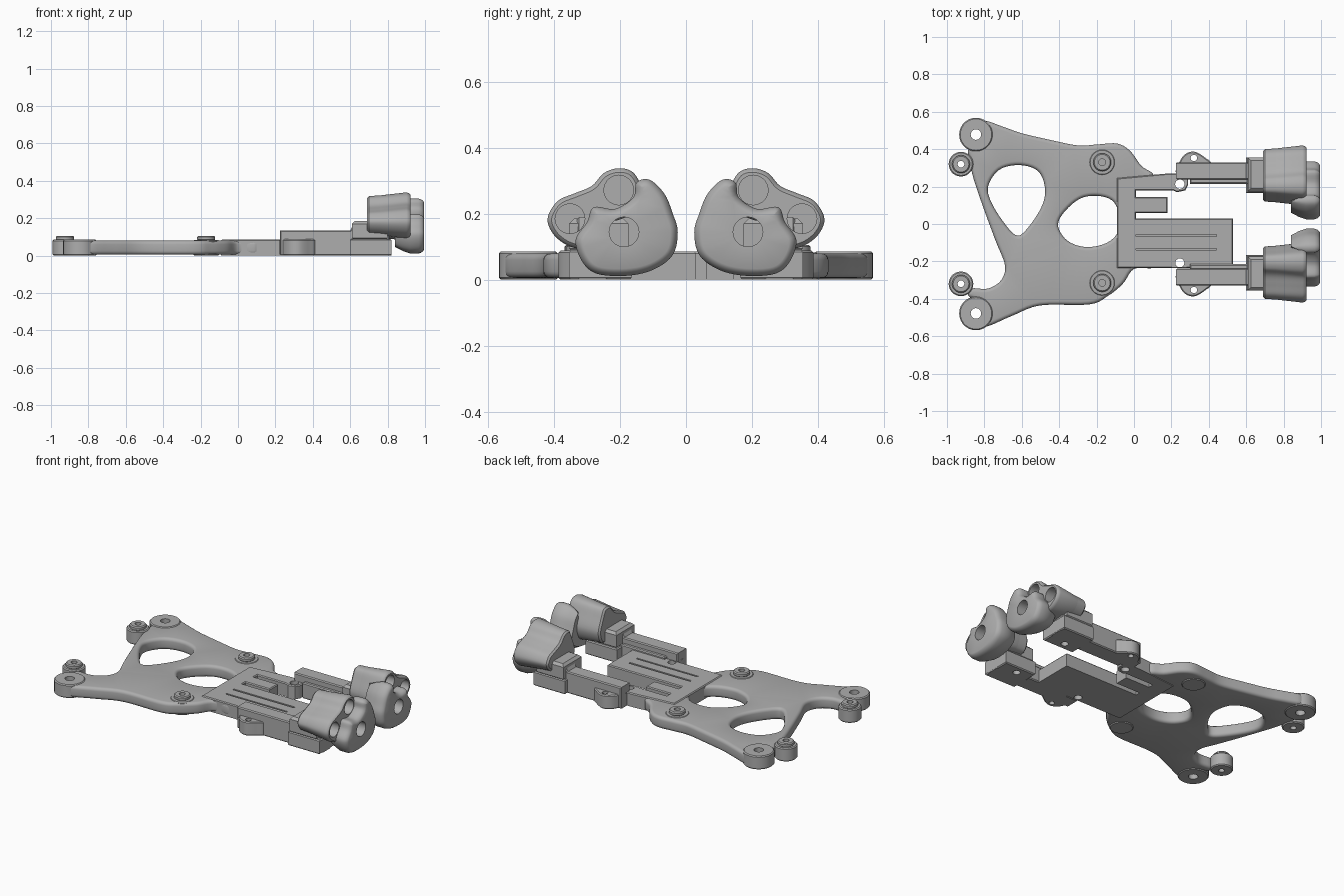
import bpy, bmesh, math
from mathutils import Vector

if "Cube" in bpy.data.objects:
    bpy.data.objects.remove(bpy.data.objects["Cube"])

GREY = (0.42, 0.42, 0.42, 1)
mat = bpy.data.materials.new("matte grey")
mat.use_nodes = True
mat.diffuse_color = GREY
bsdf = next(n for n in mat.node_tree.nodes if n.type == "BSDF_PRINCIPLED")
bsdf.inputs["Base Color"].default_value = GREY
bsdf.inputs["Roughness"].default_value = 0.6


def smooth(pts, n=5):
    """Closed rounded outline through a few points."""
    out = []
    p = [Vector(q) for q in pts]
    for i in range(len(p)):
        a, b, c, d = (p[(i + k) % len(p)] for k in (-1, 0, 1, 2))
        for j in range(n):
            t = j / n
            out.append(0.5 * (2 * b + (c - a) * t + (2 * a - 5 * b + 4 * c - d) * t * t
                              + (3 * b - a - 3 * c + d) * t ** 3))
    return out


def circle(x, y, r, n=28):
    return [Vector((x + r * math.cos(i * math.tau / n), y + r * math.sin(i * math.tau / n)))
            for i in range(n)]


def rect(x0, x1, y0, y1):
    return [Vector(p) for p in ((x0, y0), (x1, y0), (x1, y1), (x0, y1))]


def inset(pts, d):
    """Move a loop into the material, which lies on its left."""
    out = []
    for i, p in enumerate(pts):
        e = (p - pts[i - 1]).normalized()
        f = (pts[(i + 1) % len(pts)] - p).normalized()
        m = Vector((-e.y - f.y, e.x + f.x))
        m.normalize()
        cos = max(0.6, m.dot(Vector((-e.y, e.x))))
        out.append(p + m * d / cos)
    return out


PLACE = {"z": lambda p, h: (p.x, p.y, h),
         "y": lambda p, h: (p.x, h, p.y),
         "x": lambda p, h: (h, p.x, p.y)}


def solid(name, outer, rings, holes=(), round_holes=False, axis="z"):
    """Extrude an outline with holes through (inset, height) rings and cap both ends."""
    bm = bmesh.new()
    caps = ([], [])
    for k, loop in enumerate([outer, *holes]):
        pts = [Vector(p) for p in loop]
        area = sum(pts[i - 1].cross(pts[i]) for i in range(len(pts)))
        if (area > 0) != (k == 0):
            pts.reverse()
        scale = 1 if k == 0 or round_holes else 0
        rows = [[bm.verts.new(PLACE[axis](p, h)) for p in inset(pts, d * scale)]
                for d, h in rings]
        for low, high in zip(rows, rows[1:]):
            for i in range(len(low)):
                bm.faces.new((low[i - 1], low[i], high[i], high[i - 1]))
        for cap, row in zip(caps, (rows[0], rows[-1])):
            cap.extend(bm.edges.get((row[i - 1], row[i])) for i in range(len(row)))
    normal = Vector(PLACE[axis](Vector((0, 0)), 1))
    for cap in caps:
        bmesh.ops.triangle_fill(bm, use_beauty=True, edges=cap, normal=normal)
    bmesh.ops.recalc_face_normals(bm, faces=bm.faces)
    me = bpy.data.meshes.new(name)
    bm.to_mesh(me)
    bm.free()
    me.materials.append(mat)
    ob = bpy.data.objects.new(name, me)
    bpy.context.collection.objects.link(ob)
    bpy.ops.object.select_all(action="DESELECT")
    ob.select_set(True)
    bpy.context.view_layer.objects.active = ob
    bpy.ops.object.shade_smooth_by_angle(angle=math.radians(38))
    return ob


def rim(z0, z1, r=0.006):
    """Rings for a straight wall with small softened rims."""
    return [(r, z0), (0, z0 + r), (0, z1 - r), (r, z1)]


def round_rim(z0, z1, r):
    """Rings for a wall with fully rounded rims."""
    arc = [(r * (1 - math.sin(a)), r * (1 - math.cos(a)))
           for a in (i * math.pi / 8 for i in range(5))]
    return [(d, z0 + h) for d, h in arc] + [(d, z1 - h) for d, h in reversed(arc)]


# Main chassis plate with two large rounded openings
plate = smooth([
    (-0.86, 0.25), (-0.875, 0.33), (-0.885, 0.4), (-0.82, 0.42), (-0.79, 0.48),
    (-0.8, 0.55), (-0.7, 0.52), (-0.6, 0.485), (-0.45, 0.45), (-0.3, 0.42),
    (-0.2, 0.425), (-0.09, 0.43), (-0.02, 0.39), (0.04, 0.31), (0.1, 0.27),
    (0.1, 0.22), (0, 0.2), (-0.03, 0.1), (-0.03, -0.1), (0, -0.18), (0.1, -0.19),
    (0.1, -0.235), (0, -0.24), (-0.06, -0.32), (-0.14, -0.385), (-0.24, -0.43),
    (-0.5, -0.435), (-0.65, -0.49), (-0.8, -0.55), (-0.795, -0.48), (-0.82, -0.42),
    (-0.885, -0.385), (-0.87, -0.345), (-0.78, -0.345), (-0.71, -0.3), (-0.69, -0.22),
    (-0.74, -0.09), (-0.81, 0.1)])
rear_opening = smooth([
    (-0.78, 0.2), (-0.72, 0.29), (-0.61, 0.315), (-0.51, 0.28), (-0.475, 0.18),
    (-0.5, 0.08), (-0.58, -0.035), (-0.63, -0.06), (-0.69, 0), (-0.76, 0.11)])
front_opening = smooth([
    (-0.405, -0.015), (-0.38, 0.055), (-0.29, 0.135), (-0.19, 0.15), (-0.11, 0.12),
    (-0.08, 0.04), (-0.09, -0.05), (-0.155, -0.105), (-0.26, -0.123), (-0.355, -0.09)])
posts = [(-0.17, 0.33), (-0.17, -0.315)]
solid("chassis_plate", plate, round_rim(0.005, 0.08, 0.02),
      [rear_opening, front_opening], round_holes=True)

# Corner hubs, and raised washers on the small mounts
for side, s in (("left", 1), ("right", -1)):
    x, y = -0.845, 0.478 * s
    solid(side + "_corner_hub", circle(x, y, 0.09), rim(0, 0.085), [circle(x, y, 0.028)])
    x, y = -0.925, 0.32 * s
    solid(side + "_rear_mount", circle(x, y, 0.066), rim(0, 0.085), [circle(x, y, 0.018)])
    solid(side + "_rear_washer", circle(x, y, 0.048), rim(0.08, 0.106), [circle(x, y, 0.018)])
for side, (x, y) in zip(("left", "right"), posts):
    solid(side + "_front_mount", circle(x, y, 0.07), rim(0, 0.083))
    solid(side + "_front_washer", circle(x, y, 0.048), rim(0.08, 0.106), [circle(x, y, 0.018)])

# Central tray with side slots, and a thin upper layer with long grooves
tray = [(-0.09, 0.245), (-0.09, -0.235), (0.53, -0.235), (0.53, 0.03), (0.01, 0.03),
        (0.01, 0.06), (0.18, 0.06), (0.18, 0.145), (0.01, 0.145), (0.01, 0.18),
        (0.21, 0.18), (0.23, 0.17), (0.275, 0.18), (0.29, 0.21), (0.29, 0.27),
        (0.18, 0.27)]
screws = [circle(0.245, 0.213, 0.025), circle(0.245, -0.208, 0.024)]
solid("tray_base", tray, [(0, 0), (0, 0.066)], [*screws, front_opening][:2])
solid("tray_top", tray, [(0, 0.066), (0, 0.08), (0.005, 0.086)],
      [*screws, rect(0.01, 0.44, -0.068, -0.056), rect(0.01, 0.44, -0.14, -0.13)])

# Forward arms, side lugs, end blocks and sockets
arm = [(0.225, 0), (0.225, 0.135), (0.6, 0.135), (0.625, 0.18), (0.8, 0.19), (0.82, 0)]
face = [(0.025, 0.145), (0.04, 0.075), (0.1, 0.03), (0.18, 0.012), (0.27, 0.018),
        (0.315, 0.055), (0.335, 0.12), (0.3, 0.175), (0.28, 0.22), (0.215, 0.215),
        (0.16, 0.25), (0.15, 0.295), (0.11, 0.303), (0.065, 0.26), (0.04, 0.2)]
body = [(0.42, 0.185), (0.4, 0.135), (0.35, 0.1), (0.28, 0.09), (0.2, 0.08),
        (0.13, 0.1), (0.1, 0.18), (0.13, 0.27), (0.16, 0.325), (0.205, 0.338),
        (0.25, 0.323), (0.285, 0.285), (0.335, 0.263), (0.39, 0.238)]
bores = [(0.188, 0.145), (0.352, 0.185), (0.204, 0.272)]


def flip(pts, s):
    return [(p[0] * s, p[1]) for p in pts]


for side, s in (("left", 1), ("right", -1)):
    inner, outer = sorted((0.237 * s, 0.33 * s))
    solid(side + "_arm", arm, rim(inner, outer), axis="y")
    solid(side + "_arm_ledge", rect(0.3, 0.61, *sorted((0.215 * s, 0.25 * s))), rim(0, 0.1))
    solid(side + "_lug", smooth(
        [(0.225, 0.27 * s), (0.25, 0.345 * s), (0.285, 0.38 * s), (0.33, 0.385 * s),
         (0.38, 0.355 * s), (0.41, 0.32 * s), (0.32, 0.27 * s)]),
        rim(0, 0.088), [circle(0.32, 0.353 * s, 0.017)])
    solid(side + "_end_block", rect(0.6, 0.82, *sorted((0.165 * s, 0.355 * s))),
          rim(0, 0.09), [circle(0.7, 0.215 * s, 0.022)])
    solid(side + "_end_riser", rect(0.61, 0.8, *sorted((0.175 * s, 0.355 * s))),
          rim(0.08, 0.185, 0.015))
    # Three-lobed socket body with blind bores
    lobes = smooth(flip(body, s))
    holes = [circle(y * s, z, 0.045) for y, z in bores]
    solid(side + "_socket_back", lobes,
          [(0.03, 0.69), (0.02, 0.70), (0.016, 0.76)], axis="x")
    solid(side + "_socket_body", lobes,
          [(0.016, 0.76), (0, 0.90), (0.004, 0.915), (0.012, 0.922)], holes, axis="x")
    # Rounded front pad around the middle bore
    solid(side + "_socket_pad", smooth(flip(face, s)),
          [(0.035, 0.84), (0.014, 0.88), (0, 0.92), (0, 0.965),
           (0.005, 0.98), (0.013, 0.99), (0.022, 0.995)], holes[:1], axis="x")
